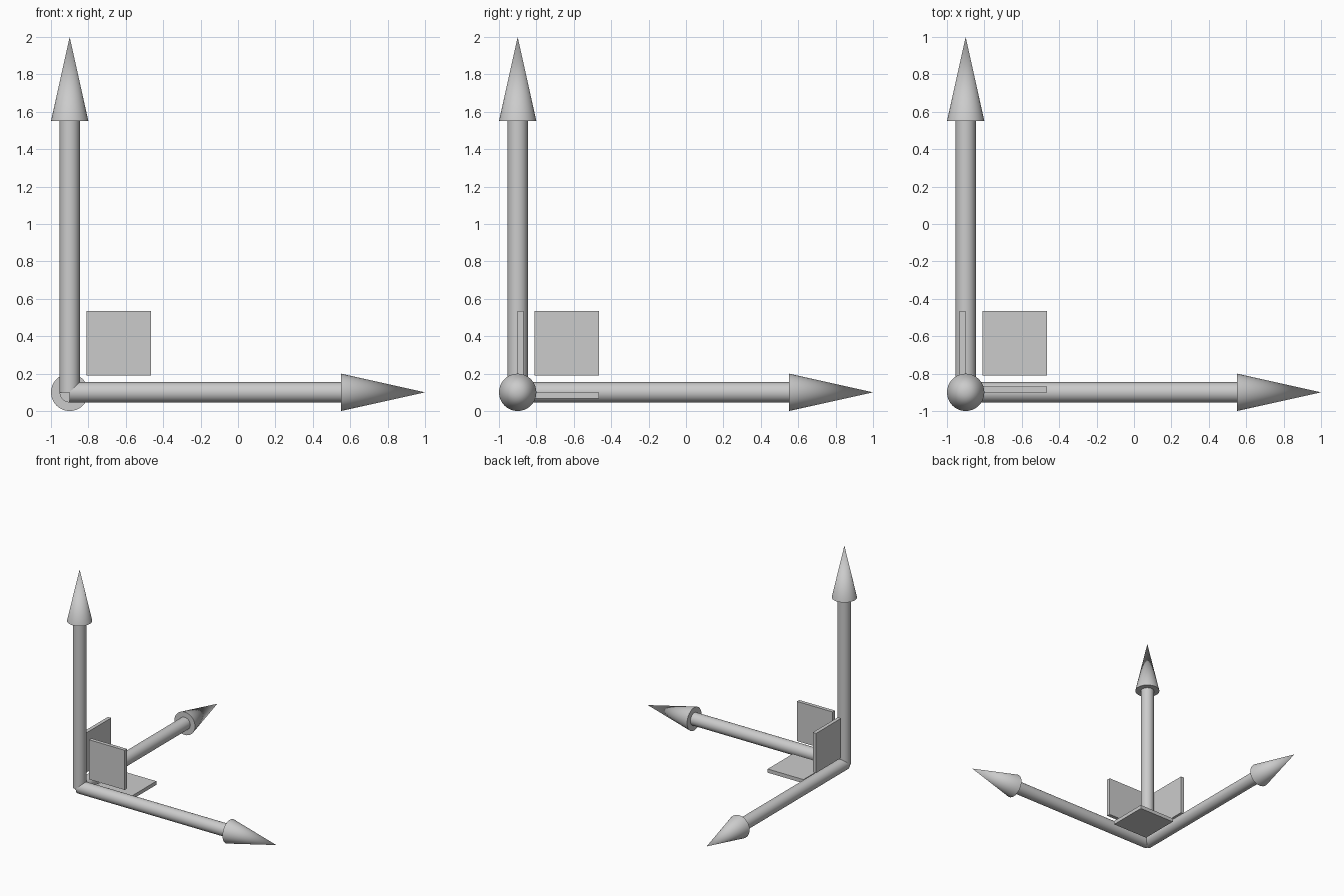
import bpy
from math import pi
from mathutils import Vector

if "Cube" in bpy.data.objects:
    bpy.data.objects.remove(bpy.data.objects["Cube"])

O = Vector((-0.9, -0.9, 0.1))      # common corner of the three axes
SHAFT_R, SHAFT_L = 0.054, 1.45
HEAD_R, HEAD_L = 0.1, 0.45
PLATE_NEAR, PLATE_SIZE, PLATE_T = 0.09, 0.346, 0.032


def smooth(obj, name):
    obj.name = name
    bpy.ops.object.shade_smooth_by_angle(angle=pi / 6)


def arrow(name, direction):
    d = Vector(direction)
    rot = d.to_track_quat('Z', 'Y').to_euler()
    # shaft
    bpy.ops.mesh.primitive_cylinder_add(vertices=32, radius=SHAFT_R, depth=SHAFT_L,
                                        location=O + d * SHAFT_L / 2, rotation=rot)
    smooth(bpy.context.object, name + "_shaft")
    # pointed head
    bpy.ops.mesh.primitive_cone_add(vertices=32, radius1=HEAD_R, radius2=0, depth=HEAD_L,
                                    location=O + d * (SHAFT_L + HEAD_L / 2), rotation=rot)
    smooth(bpy.context.object, name + "_head")


def plate(name, normal, side):
    # thin square handle between two axes, lying on one side of their plane
    mid = PLATE_NEAR + PLATE_SIZE / 2
    offset, size = Vector((mid,) * 3), Vector((PLATE_SIZE,) * 3)
    offset[normal] = side * PLATE_T / 2
    size[normal] = PLATE_T
    bpy.ops.mesh.primitive_cube_add(size=1, location=O + offset)
    obj = bpy.context.object
    obj.name = name
    obj.scale = size
    bpy.ops.object.transform_apply(location=False, rotation=False, scale=True)


# three axis arrows
arrow("x_axis", (1, 0, 0))
arrow("y_axis", (0, 1, 0))
arrow("z_axis", (0, 0, 1))

# three plane handles
plate("yz_plane_handle", 0, -1)
plate("xz_plane_handle", 1, 1)
plate("xy_plane_handle", 2, -1)
